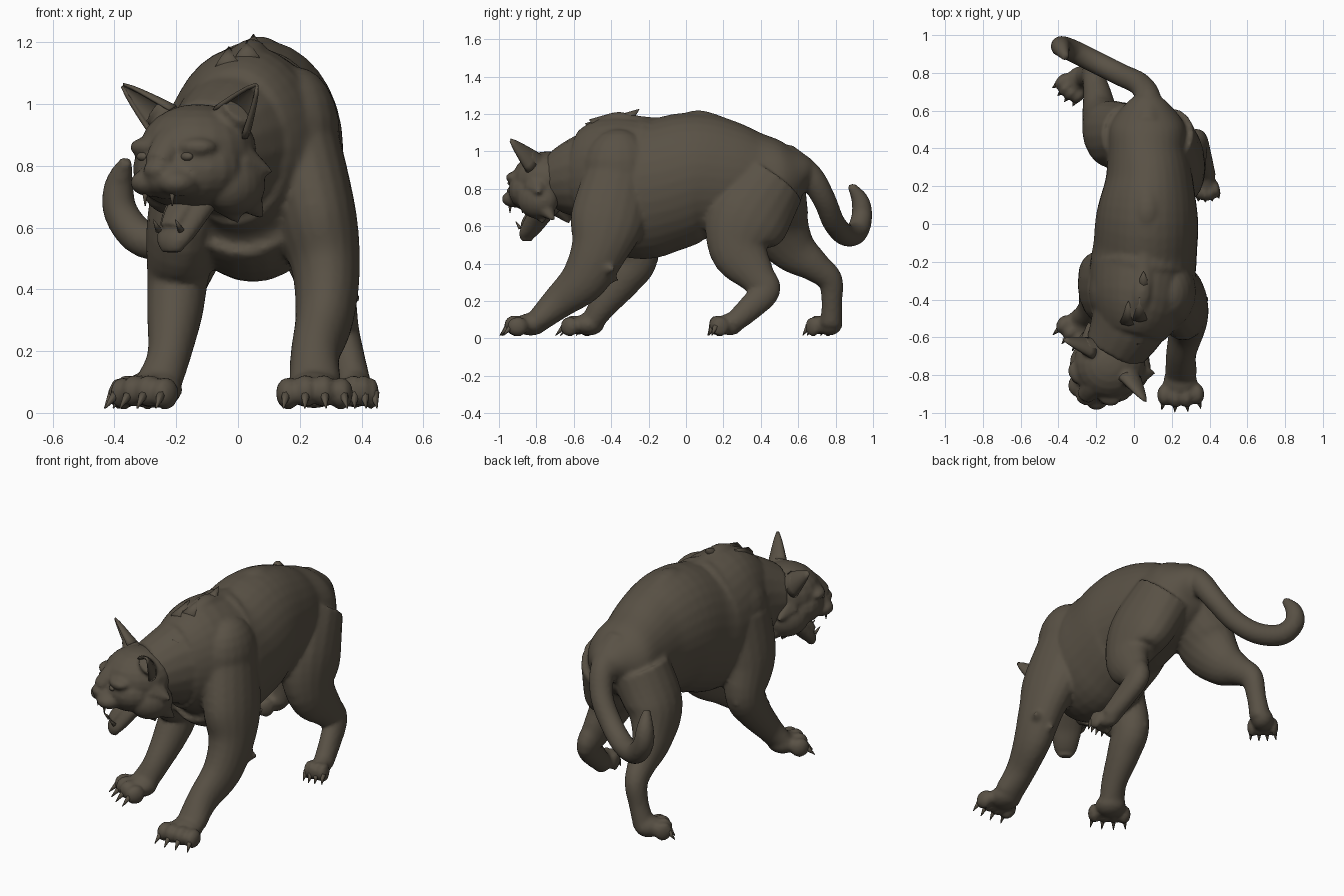
import bpy, bmesh, math
from mathutils import Vector, Matrix

fur = bpy.data.materials.new("dark brown fur")
fur.diffuse_color = (0.100, 0.083, 0.060, 1)
ID = Matrix.Identity(4)


def place(x, y, z, deg):
    return Matrix.Translation((x, y, z)) @ Matrix.Rotation(math.radians(deg), 4, 'Z')


def ball(bm, m, loc, rad):
    mat = m @ Matrix.Translation(loc) @ Matrix.Diagonal((*rad, 1))
    bmesh.ops.create_uvsphere(bm, u_segments=20, v_segments=12, radius=1, matrix=mat)


def spline(pts, steps):
    # Catmull-Rom through points that also carry radii
    p = [pts[0]] + list(pts) + [pts[-1]]
    out = []
    for i in range(1, len(p) - 2):
        for k in range(steps):
            t = k / steps
            out.append([0.5 * (2 * b + (c - a) * t + (2 * a - 5 * b + 4 * c - d) * t * t
                               + (3 * b - a - 3 * c + d) * t ** 3)
                        for a, b, c, d in zip(*p[i - 1:i + 3])])
    return out + [list(pts[-1])]


def tube(bm, pts, m=ID, side=(1, 0, 0), steps=5, n=18):
    # pts: x, y, z, sideways radius, other radius
    path = spline(pts, steps)
    c = [Vector(p[:3]) for p in path]
    rings = []
    for i, p in enumerate(path):
        t = (c[min(i + 1, len(c) - 1)] - c[max(i - 1, 0)]).normalized()
        s = Vector(side)
        s = (s - t * s.dot(t)).normalized()
        u = s.cross(t)
        rings.append([bm.verts.new(m @ (c[i] + s * p[3] * math.cos(a) + u * p[4] * math.sin(a)))
                      for a in (2 * math.pi * k / n for k in range(n))])
    for r, q in zip(rings, rings[1:]):
        for k in range(n):
            bm.faces.new((r[k], r[(k + 1) % n], q[(k + 1) % n], q[k]))
    bm.faces.new(rings[0][::-1])
    bm.faces.new(rings[-1])


def spike(bm, base, tip, r, m=ID):
    b, t = Vector(base), Vector(tip)
    side = (0, 1, 0) if abs((t - b).normalized().x) > 0.8 else (1, 0, 0)
    tube(bm, [(*b, r, r), (*t, 0.002, 0.002)], m, side, steps=1, n=8)


def finish(name, bm, voxel=0, smooth=3):
    bmesh.ops.recalc_face_normals(bm, faces=bm.faces)
    for f in bm.faces:
        f.smooth = True
    me = bpy.data.meshes.new(name)
    bm.to_mesh(me)
    bm.free()
    me.materials.append(fur)
    ob = bpy.data.objects.new(name, me)
    bpy.context.collection.objects.link(ob)
    if voxel:
        md = ob.modifiers.new("merge", 'REMESH')
        md.mode, md.voxel_size, md.use_smooth_shade = 'VOXEL', voxel, True
        md = ob.modifiers.new("soften", 'SMOOTH')
        md.factor, md.iterations = 0.5, smooth
    return ob


body = bmesh.new()
claws = bmesh.new()

# torso and neck
tube(body, [(-.02, -.56, .86, .19, .25), (.02, -.42, .86, .26, .335), (.045, -.25, .805, .28, .38),
            (.06, -.12, .82, .275, .36), (.07, .04, .865, .27, .345), (.08, .22, .855, .235, .315),
            (.07, .38, .85, .21, .26), (.07, .52, .86, .20, .20), (.07, .62, .87, .13, .12),
            (.07, .67, .86, .07, .07)], n=32)
tube(body, [(.03, -.38, .88, .25, .27), (-.04, -.55, .86, .20, .23), (-.11, -.68, .84, .16, .17)])
# shoulder muscles and spine ridge
ball(body, ID, (.19, -.36, .90), (.14, .19, .22))
ball(body, ID, (-.10, -.36, .88), (.14, .18, .20))
tube(body, [(.02, -.5, 1.10, .05, .05), (.04, -.38, 1.17, .05, .04), (.05, -.25, 1.15, .05, .04),
            (.06, -.08, 1.14, .05, .04), (.07, .07, 1.18, .06, .04), (.07, .25, 1.12, .05, .04)])

# tail
tube(body, [(.07, .52, .97, .08, .08), (.075, .66, .87, .07, .07), (.03, .74, .74, .062, .062),
            (-.07, .79, .62, .06, .06), (-.19, .85, .555, .06, .06), (-.31, .91, .565, .06, .06),
            (-.38, .94, .65, .056, .056), (-.385, .93, .74, .047, .047), (-.36, .88, .82, .02, .02)],
     side=(.55, .8, 0))

# front legs
tube(body, [(.20, -.36, .88, .13, .18), (.255, -.42, .63, .13, .20), (.285, -.47, .46, .11, .15),
            (.28, -.55, .31, .095, .125), (.25, -.685, .19, .08, .09), (.25, -.79, .095, .085, .065)])
tube(body, [(-.13, -.35, .86, .12, .18), (-.175, -.34, .62, .12, .18), (-.195, -.27, .44, .10, .125),
            (-.205, -.33, .32, .09, .10), (-.225, -.44, .18, .07, .075), (-.26, -.50, .09, .075, .06)])
# elbow points
spike(body, (.31, -.45, .38), (.40, -.38, .37), .08)
spike(body, (.28, -.48, .34), (.29, -.35, .31), .07)
spike(body, (-.20, -.25, .42), (-.22, -.14, .42), .08)

# hind legs
tube(body, [(.16, .46, .84, .16, .19), (.23, .33, .64, .145, .225), (.275, .29, .47, .105, .165),
            (.315, .38, .33, .072, .10), (.335, .425, .255, .06, .08), (.36, .34, .16, .055, .068),
            (.38, .25, .08, .055, .055)])
tube(body, [(-.03, .47, .82, .16, .17), (-.13, .48, .63, .14, .18), (-.175, .57, .48, .10, .13),
            (-.195, .69, .385, .075, .085), (-.215, .77, .31, .06, .068), (-.24, .78, .19, .053, .055),
            (-.27, .775, .08, .06, .06)])


# paws with spread toes and claws
def paw(x, y, deg, w, length, claw):
    m = place(x, y, 0, deg)
    ball(body, m, (0, 0, .075), (w * .78, length * .6, .06))
    for k in (-1.5, -.5, .5, 1.5):
        fwd = -length * (.62 - .09 * abs(k))
        ball(body, m, (k * w * .5, fwd, .075 - .008 * abs(k)), (w * .34, length * .38, .053))
        tip = fwd - length * .32
        spike(claws, (k * w * .53, tip + .015, .065), (k * w * .6, tip - claw, .015), .018, m)


paw(.245, -.83, 2, .115, .15, .03)
paw(-.265, -.52, -34, .11, .14, .035)
paw(.38, .235, 8, .062, .12, .01)
paw(-.295, .765, -42, .08, .13, .02)

finish("body", body, .013)
finish("claws", claws)

# head, turned toward -x; local front is -y
HM = place(-.13, -.74, .86, -37)
head, jaw, teeth, tufts = (bmesh.new() for _ in range(4))
ball(head, HM, (0, .0, -.01), (.19, .19, .15))
ball(head, HM, (0, -.05, -.07), (.195, .155, .13))
ball(head, HM, (0, -.14, -.10), (.11, .11, .07))
tube(head, [(0, -.02, .09, .10, .05), (0, -.14, .02, .065, .05), (0, -.22, -.05, .045, .035)], HM)
ball(head, HM, (0, -.23, -.075), (.045, .03, .03))
for s in (-1, 1):
    ball(head, HM, (s * .09, -.13, .0), (.075, .06, .035))
    ball(head, HM, (s * .055, -.18, -.115), (.065, .07, .045))
    ball(head, HM, (s * .125, .03, -.12), (.09, .12, .10))
    ball(teeth, HM, (s * .09, -.178, -.03), (.022, .014, .014))
    # fangs and lower fangs
    spike(teeth, (s * .055, -.21, -.13), (s * .055, -.21, -.19), .013, HM)
    spike(teeth, (s * .045, -.15, -.27), (s * .045, -.18, -.235), .011, HM)
    # ear roots
    tube(head, [(s * .10, .02, .06, .07, .05), (s * .17, -.01, .12, .055, .035)], HM)
    # cheek ruff
    for r, f, z, r2, f2, z2 in ((.13, .06, -.14, .15, .16, -.235), (.10, .02, -.16, .12, .06, -.25),
                                (.15, .05, -.06, .225, .11, -.08)):
        spike(head, (s * r, f, z), (s * r2, f2, z2), .075, HM)

# open lower jaw with tongue
tube(jaw, [(0, .02, -.13, .10, .06), (0, -.05, -.20, .09, .05), (0, -.10, -.26, .075, .045),
           (0, -.135, -.305, .06, .035), (0, -.14, -.34, .035, .02)], HM)
tube(jaw, [(0, -.04, -.15, .05, .025), (0, -.11, -.20, .045, .02), (0, -.155, -.255, .035, .015)], HM)

# ruffled fur on the nape
for x, y, z in ((-.03, -.48, 1.13), (.03, -.46, 1.15), (.05, -.32, 1.17), (-.1, -.58, 1.01), (.02, -.58, 1.03)):
    spike(tufts, (x, y - .03, z - .02), (x, y + .07, z + .055), .05)

finish("head", head, .011, 2)
finish("lower_jaw", jaw, .009, 2)
finish("teeth_and_eyes", teeth)
finish("fur_tufts", tufts)

# cupped ears
for s, name in ((1, "ear_inner_side"), (-1, "ear_outer_side")):
    bm = bmesh.new()
    base, tip = Vector((s * .135, .0, .08)), Vector((s * .27, -.045, .20))
    axis = (tip - base).normalized()
    back = Vector((-s * .35, 1, 0))
    back = (back - axis * back.dot(axis)).normalized()
    side = axis.cross(back)
    rows = []
    for i in range(7):
        t = i / 6
        r = .068 * (1 - t) ** .8 + .003
        rows.append([bm.verts.new(HM @ (base.lerp(tip, t) + back * r * .6 * math.cos(a) + side * r * math.sin(a)))
                     for a in (math.radians(-115 + 23 * k) for k in range(11))])
    for r, q in zip(rows, rows[1:]):
        for k in range(10):
            bm.faces.new((r[k], r[k + 1], q[k + 1], q[k]))
    ear = finish(name, bm)
    md = ear.modifiers.new("thickness", 'SOLIDIFY')
    md.thickness, md.offset = .012, 0
